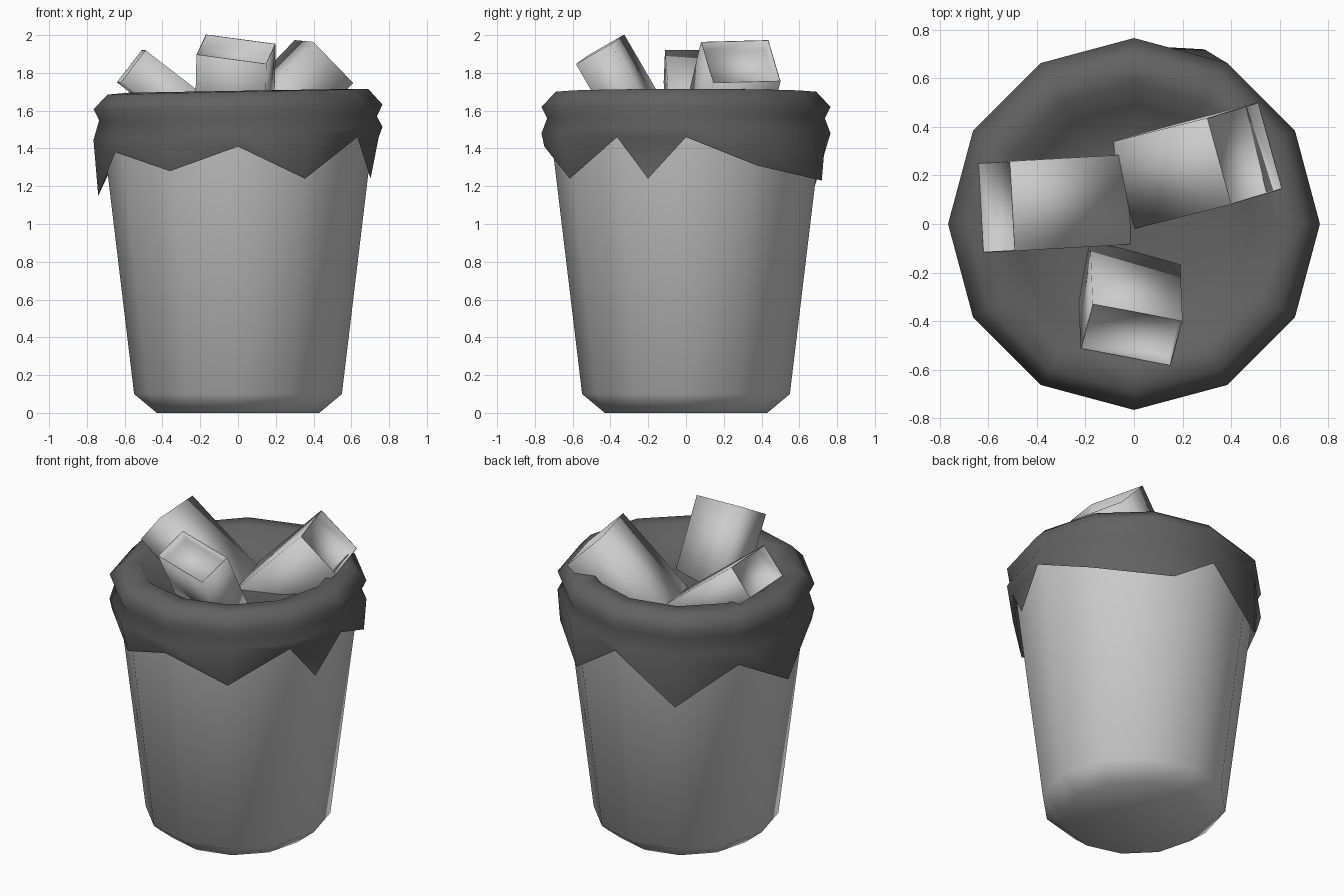
import bpy, bmesh
from math import cos, sin, radians
from mathutils import Vector

if "Cube" in bpy.data.objects:
    bpy.data.objects.remove(bpy.data.objects["Cube"])

N = 12


def polar(r, deg, z):
    return Vector((r * cos(radians(deg)), r * sin(radians(deg)), z))


def finish(bm, name, mat=None, recalc=True):
    if recalc:
        bmesh.ops.recalc_face_normals(bm, faces=bm.faces[:])
    for f in bm.faces:
        f.smooth = True
    me = bpy.data.meshes.new(name)
    bm.to_mesh(me)
    bm.free()
    ob = bpy.data.objects.new(name, me)
    bpy.context.collection.objects.link(ob)
    if mat:
        me.materials.append(mat)
    return ob


def add_ring(bm, coords):
    return [bm.verts.new(c) for c in coords]


def bridge(bm, a, b):
    for i in range(N):
        j = (i + 1) % N
        bm.faces.new((a[i], a[j], b[j], b[i]))


# Bin body: tapered twelve-sided bucket with a chamfered foot
bm = bmesh.new()
rings = [add_ring(bm, [polar(r, 30 * i, z) for i in range(N)])
         for r, z in ((0.43, 0), (0.55, 0.1), (0.73, 1.6))]
bm.faces.new(rings[0][::-1])
for a, b in zip(rings, rings[1:]):
    bridge(bm, a, b)
finish(bm, "bin_body")

# Liner bag: dished inside, folded over the rim, ragged hem outside
dark = bpy.data.materials.new("dark_liner")
dark.diffuse_color = (0.12, 0.12, 0.12, 1)
dark.use_nodes = True
dark.node_tree.nodes["Principled BSDF"].inputs["Base Color"].default_value = dark.diffuse_color
# radius, height, sideways tilt of each loop
profile = ((0.30, 1.56, 0), (0.49, 1.60, 0), (0.58, 1.705, 0.01),
           (0.69, 1.70, 0.015), (0.765, 1.62, 0.012),
           (0.735, 1.56, 0.01), (0.765, 1.48, 0.035))
# angle, radius, height of each hem point
hem = ((0, 0.745, 1.46), (30, 0.75, 1.31), (68, 0.775, 1.23), (90, 0.735, 1.42),
       (120, 0.76, 1.12), (150, 0.74, 1.36), (180, 0.74, 1.15), (210, 0.75, 1.38),
       (240, 0.72, 1.28), (270, 0.75, 1.41), (300, 0.71, 1.24), (330, 0.73, 1.46))
bm = bmesh.new()
rings = [add_ring(bm, [polar(r, 30 * i, z + t * cos(radians(30 * i))) for i in range(N)])
         for r, z, t in profile]
rings.append(add_ring(bm, [polar(r, a, z) for a, r, z in hem]))
for a, b in zip(rings, rings[1:]):
    bridge(bm, a, b)
centre = bm.verts.new((0, 0, 1.55))
for i in range(N):
    bm.faces.new((centre, rings[0][(i + 1) % N], rings[0][i]))
# extra torn point on the right side
tip = bm.verts.new(polar(0.73, 344, 1.24))
bm.faces.new((rings[-1][0], rings[-1][11], tip))
bmesh.ops.recalc_face_normals(bm, faces=bm.faces[:])
bm.normal_update()
if next(iter(centre.link_faces)).normal.z < 0:
    bmesh.ops.reverse_faces(bm, faces=bm.faces[:])
finish(bm, "liner_bag", dark, recalc=False)


# Rubbish cartons: boxes with a sunken end, poking out of the bag
def carton(name, end, axis, across, width, thick, length, sunk=0.07):
    a = Vector(axis).normalized()
    w = Vector(across)
    w = (w - a * w.dot(a)).normalized()
    t = a.cross(w)
    c = Vector(end)

    def loop(depth, inset):
        hw, ht = width / 2 - inset, thick / 2 - inset
        return [bm.verts.new(c - a * depth + w * (sx * hw) + t * (sy * ht))
                for sx, sy in ((-1, -1), (1, -1), (1, 1), (-1, 1))]

    bm = bmesh.new()
    loops = [loop(length, 0), loop(0, 0), loop(0, 0.004), loop(sunk, 0.004)]
    bm.faces.new(loops[0][::-1])
    for p, q in zip(loops, loops[1:]):
        for i in range(4):
            j = (i + 1) % 4
            bm.faces.new((p[i], p[j], q[j], q[i]))
    bm.faces.new(loops[-1])
    finish(bm, name)


carton("carton_left", (-0.565, 0.07, 1.835), (-0.79, -0.045, 0.61),
       (0.02, -0.37, 0), 0.37, 0.215, 0.62)
carton("carton_right", (0.455, 0.29, 1.86), (0.68, 0.17, 0.71),
       (0.1, -0.36, -0.01), 0.37, 0.31, 0.68)
carton("carton_front", (-0.01, -0.455, 1.925), (0.02, -0.5, 0.86),
       (0.37, -0.07, -0.05), 0.38, 0.22, 0.5)
